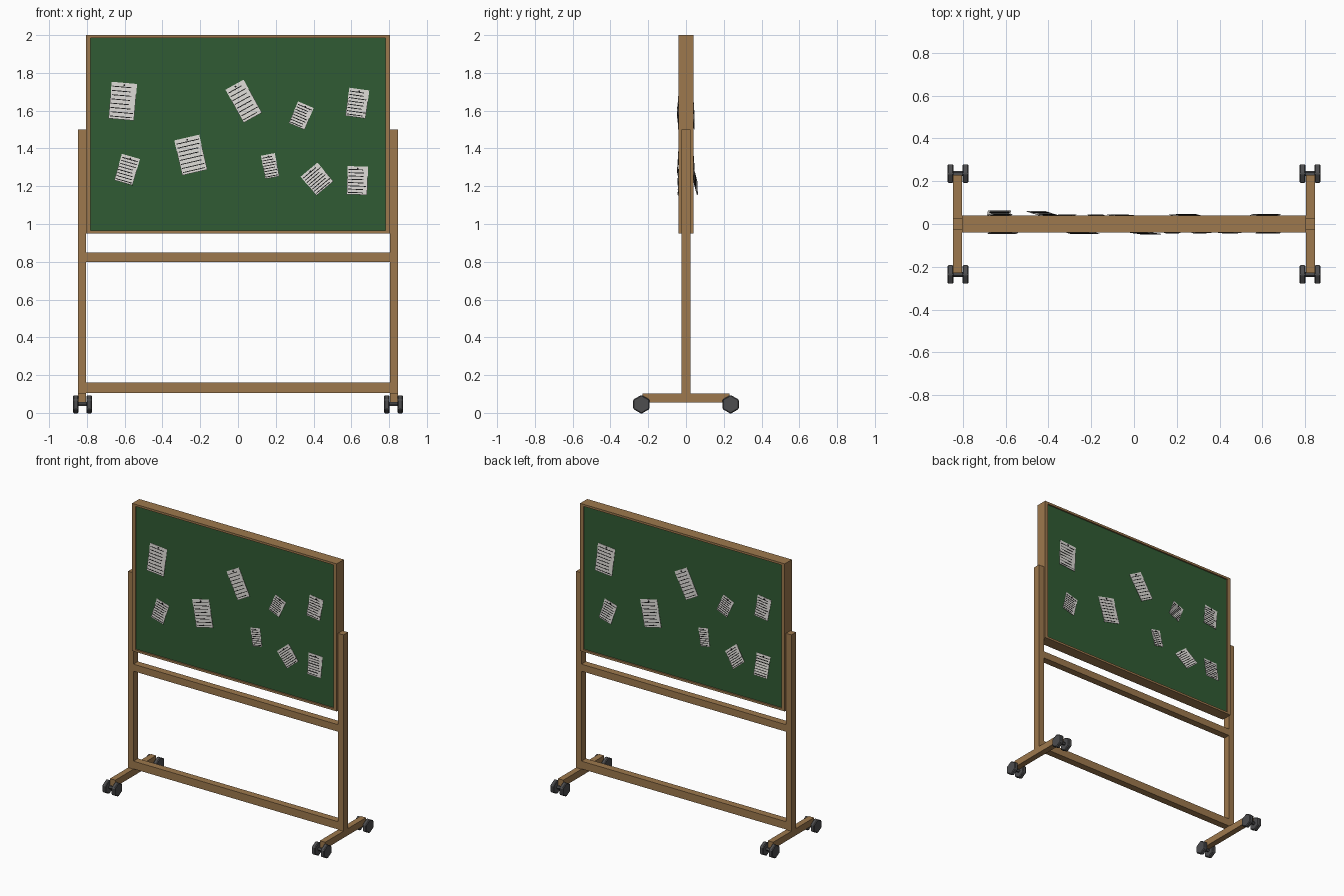
import bpy, bmesh, math, random
from mathutils import Matrix

random.seed(4)
cube = bpy.data.objects.get("Cube")
if cube:
    bpy.data.objects.remove(cube, do_unlink=True)


def material(name, color):
    m = bpy.data.materials.new(name)
    m.use_nodes = True
    m.diffuse_color = (*color, 1)
    bsdf = m.node_tree.nodes["Principled BSDF"]
    bsdf.inputs["Base Color"].default_value = (*color, 1)
    bsdf.inputs["Roughness"].default_value = 0.8
    return m


wood = material("wood", (0.34, 0.19, 0.075))
green = material("board green", (0.03, 0.105, 0.034))
white = material("paper white", (0.70, 0.68, 0.65))
black = material("ink black", (0.012, 0.012, 0.012))
rubber = material("wheel grey", (0.075, 0.075, 0.078))


def finish(name, bm, *mats):
    mesh = bpy.data.meshes.new(name)
    bm.to_mesh(mesh)
    bm.free()
    for m in mats:
        mesh.materials.append(m)
    ob = bpy.data.objects.new(name, mesh)
    bpy.context.collection.objects.link(ob)
    return ob


def add_box(bm, lo, hi, index=0):
    size = [b - a for a, b in zip(lo, hi)]
    mid = [(a + b) / 2 for a, b in zip(lo, hi)]
    mat = Matrix.Translation(mid) @ Matrix.Diagonal((*size, 1))
    for v in bmesh.ops.create_cube(bm, size=1, matrix=mat)["verts"]:
        for f in v.link_faces:
            f.material_index = index


def box(name, lo, hi, mat):
    bm = bmesh.new()
    add_box(bm, lo, hi)
    return finish(name, bm, mat)


def cylinder(bm, matrix, radius, depth, sides):
    return bmesh.ops.create_cone(bm, cap_ends=True, segments=sides, radius1=radius,
                                 radius2=radius, depth=depth, matrix=matrix)["verts"]


# Board panel and its frame
W, IN, D = 0.805, 0.78, 0.04
box("board_panel", (-IN, -0.03, 0.965), (IN, 0.03, 1.985), green)
box("frame_top", (-W, -D, 1.985), (W, D, 2.0), wood)
box("frame_bottom", (-W, -D, 0.95), (W, D, 0.965), wood)

# Cross rails of the stand
box("middle_rail", (-W, -0.025, 0.80), (W, 0.025, 0.85), wood)
box("lower_rail", (-W, -0.025, 0.105), (W, 0.025, 0.16), wood)

# Mirrored frame sides, posts, feet and casters
for side, sx in (("right", -1), ("left", 1)):
    def span(a, b):
        return sorted((sx * a, sx * b))

    x0, x1 = span(IN, W)
    box(side + "_frame_side", (x0, -D, 0.965), (x1, D, 1.985), wood)
    x0, x1 = span(W, 0.847)
    box(side + "_post", (x0, -0.025, 0.10), (x1, 0.025, 1.5), wood)
    box(side + "_foot", (x0, -0.23, 0.055), (x1, 0.23, 0.103), wood)
    for end, sy in (("front", -1), ("back", 1)):
        y = sy * 0.236
        turn = Matrix.Rotation(math.pi / 2, 4, 'Y')
        bm = bmesh.new()
        cylinder(bm, Matrix.Translation((sx * 0.825, y, 0.046)) @ turn, 0.012, 0.08, 6)
        finish(f"{side}_{end}_axle", bm, rubber)
        for place, x in (("inner", 0.788), ("outer", 0.859)):
            bm = bmesh.new()
            spin = Matrix.Rotation(math.pi / 6 + math.pi / 3, 4, 'Z')
            cylinder(bm, Matrix.Translation((sx * x, y, 0.0455)) @ turn @ spin,
                     0.05, 0.028, 6)
            ob = finish(f"{side}_{end}_{place}_wheel", bm, rubber)
            bevel = ob.modifiers.new("chamfer", 'BEVEL')
            bevel.width = 0.005
            bevel.segments = 1


def note(name, x, z, w, h, degrees, tilt, facing):
    """Sheet pinned at its top edge, with lines of writing."""
    bm = bmesh.new()
    add_box(bm, (-w / 2, -0.001, -h), (w / 2, 0.001, 0))
    rows = 8
    for r in range(rows):
        zz = -h * (r + 1) / (rows + 0.6)
        end = w * random.uniform(0.25, 0.46)
        add_box(bm, (-w * 0.45, -0.002, zz - 0.0022), (end, 0.002, zz + 0.0022), 1)
    # Pin
    pin = Matrix.Translation((0, -0.003, -0.012)) @ Matrix.Rotation(math.pi / 2, 4, 'X')
    for v in cylinder(bm, pin, 0.005, 0.006, 8):
        for f in v.link_faces:
            f.material_index = 1
    place = (Matrix.Rotation(facing, 4, 'Z') @ Matrix.Translation((x, -0.033, z))
             @ Matrix.Rotation(-math.radians(degrees), 4, 'Y')
             @ Matrix.Translation((0, 0, h / 2)) @ Matrix.Rotation(-tilt, 4, 'X'))
    bm.transform(place)
    finish(name, bm, white, black)


# Notes: x, z, width, height, turn in degrees, lift on the back
notes = [
    (-0.61, 1.65, 0.135, 0.195, -5, 0.06),
    (-0.587, 1.288, 0.10, 0.145, -16, 0.08),
    (-0.25, 1.365, 0.136, 0.19, 13, 0.06),
    (0.03, 1.65, 0.11, 0.20, 29, 0.05),
    (0.335, 1.574, 0.09, 0.125, -23, 0.08),
    (0.17, 1.307, 0.075, 0.125, 11, 0.08),
    (0.632, 1.64, 0.107, 0.15, -8, 0.08),
    (0.418, 1.238, 0.117, 0.13, 40, 0.2),
    (0.632, 1.23, 0.108, 0.15, -2, 0.2),
]
for i, (x, z, w, h, turn, lift) in enumerate(notes, 1):
    note(f"front_note_{i}", x, z, w, h, turn, 0.07, 0)
    note(f"back_note_{i}", x, z, w, h, turn, lift, math.pi)
